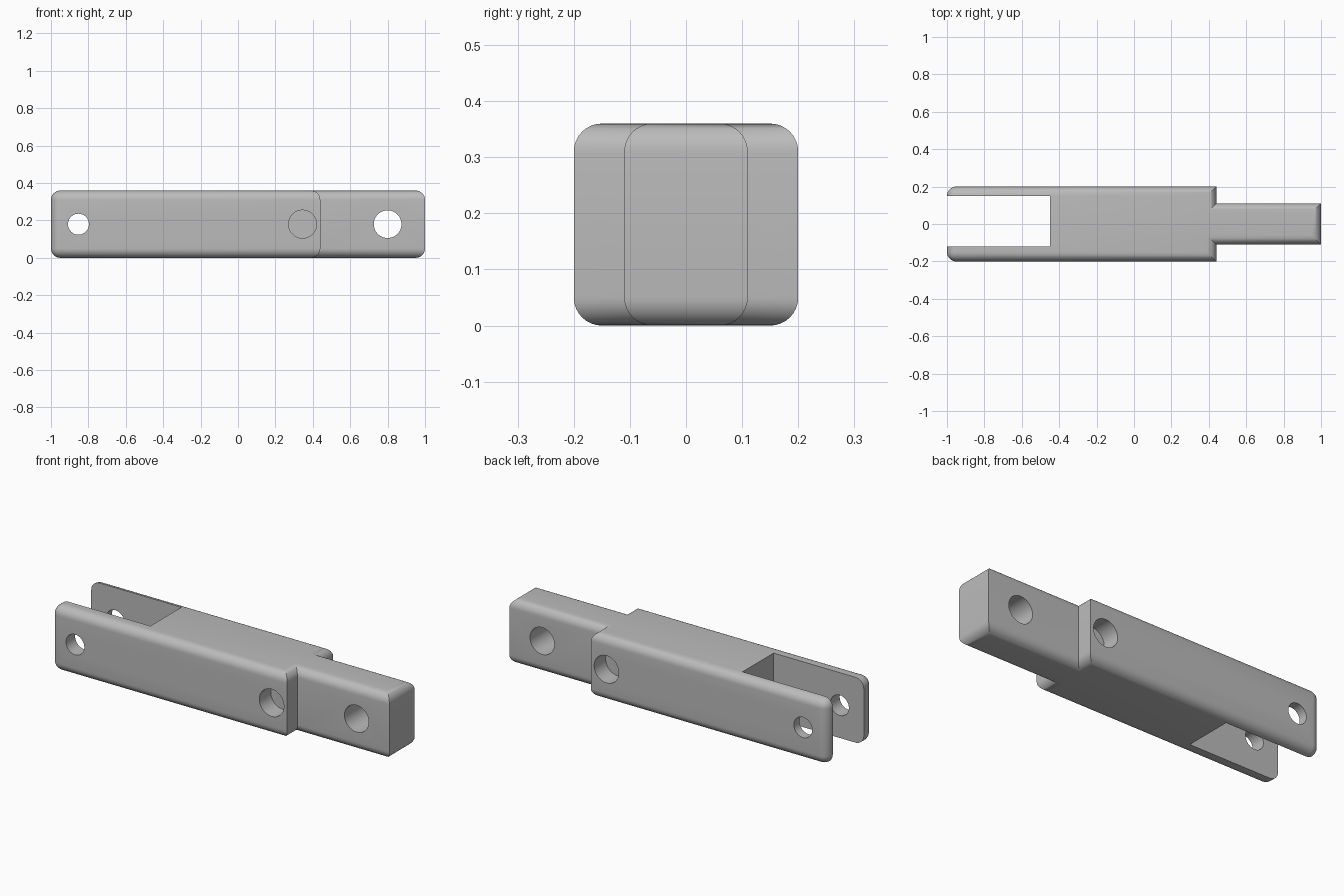
import bpy
import bmesh
import math

cube = bpy.data.objects.get("Cube")
if cube:
    bpy.data.objects.remove(cube, do_unlink=True)

HEIGHT, ROUND = 0.36, 0.05

metal = bpy.data.materials.new("plain_grey")
metal.use_nodes = True
grey = (0.5, 0.5, 0.5, 1)
metal.diffuse_color = grey
metal.node_tree.nodes["Principled BSDF"].inputs["Base Color"].default_value = grey


def add_object(name, bm):
    bmesh.ops.recalc_face_normals(bm, faces=bm.faces)
    mesh = bpy.data.meshes.new(name)
    bm.to_mesh(mesh)
    bm.free()
    obj = bpy.data.objects.new(name, mesh)
    obj.data.materials.append(metal)
    bpy.context.collection.objects.link(obj)
    return obj


def cut(target, name, bm):
    cutter = add_object(name, bm)
    cutter.hide_render = True
    mod = target.modifiers.new(name, "BOOLEAN")
    mod.operation, mod.solver, mod.object = "DIFFERENCE", "EXACT", cutter
    bpy.context.view_layer.objects.active = target
    bpy.ops.object.modifier_apply(modifier=name)
    bpy.data.objects.remove(cutter, do_unlink=True)


def cut_hole(target, name, x, radius, y0, y1):
    bm = bmesh.new()
    bmesh.ops.create_cone(bm, cap_ends=True, segments=48, radius1=radius,
                          radius2=radius, depth=y1 - y0)
    bmesh.ops.rotate(bm, verts=bm.verts, matrix=Matrix.Rotation(math.pi / 2, 3, "X"))
    bmesh.ops.translate(bm, verts=bm.verts, vec=(x, (y0 + y1) / 2, HEIGHT / 2))
    cut(target, name, bm)


from mathutils import Matrix

# Body and narrower tongue: one stepped outline pulled up
half = [(-1, 0.2), (0.44, 0.2), (0.44, 0.11), (1, 0.11)]
outline = half + [(x, -y) for x, y in reversed(half)]
bm = bmesh.new()
base = bm.faces.new([bm.verts.new((x, y, 0)) for x, y in outline])
top = bmesh.ops.extrude_face_region(bm, geom=[base])["geom"]
bmesh.ops.translate(bm, vec=(0, 0, HEIGHT),
                    verts=[v for v in top if isinstance(v, bmesh.types.BMVert)])

# Round the upper and lower rims and the upright edges at the fork end
edges = [e for e in bm.edges
         if e.verts[0].co.z == e.verts[1].co.z
         or all(v.co.x < -0.9 for v in e.verts)]
bmesh.ops.bevel(bm, geom=edges, offset=ROUND, offset_type="OFFSET",
                segments=8, profile=0.5, affect="EDGES")
link = add_object("link_bar", bm)

# Fork slot, slightly off centre
bm = bmesh.new()
bmesh.ops.create_cube(bm, size=1)
bmesh.ops.scale(bm, verts=bm.verts, vec=(0.65, 0.27, 1))
bmesh.ops.translate(bm, verts=bm.verts, vec=(-0.775, 0.015, HEIGHT / 2))
cut(link, "fork_slot", bm)

# Pin holes through the fork and tongue, blind holes in both sides of the body
cut_hole(link, "fork_pin_hole", -0.853, 0.056, -0.5, 0.5)
cut_hole(link, "tongue_pin_hole", 0.8, 0.074, -0.5, 0.5)
cut_hole(link, "right_blind_hole", 0.345, 0.075, -0.5, -0.1)
cut_hole(link, "left_blind_hole", 0.345, 0.075, 0.1, 0.5)

bpy.ops.object.select_all(action="DESELECT")
link.select_set(True)
bpy.context.view_layer.objects.active = link
bpy.ops.object.shade_smooth_by_angle(angle=math.radians(30))
